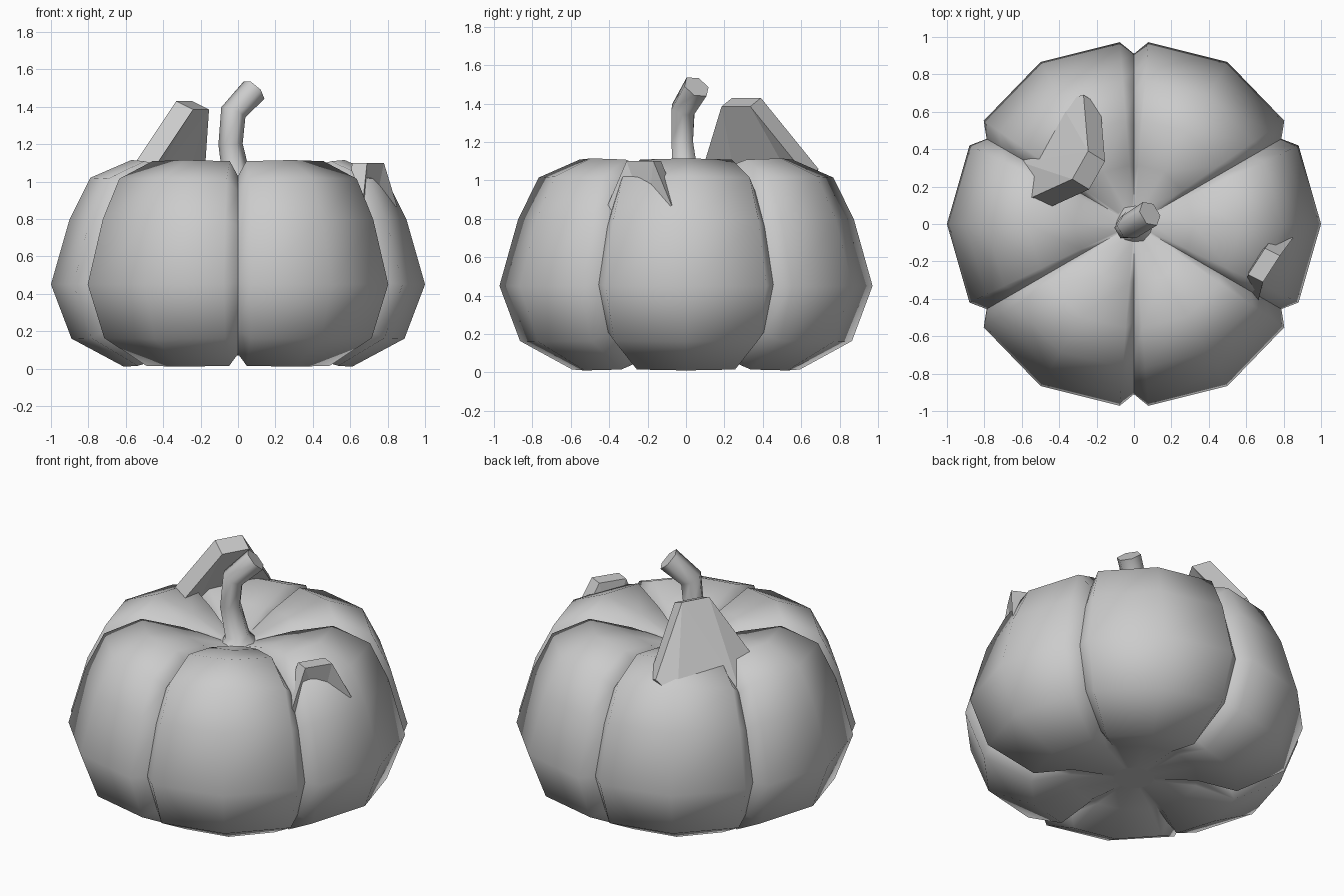
import bpy
import bmesh
from math import radians, cos, sin
from mathutils import Vector

cube = bpy.data.objects.get("Cube")
if cube:
    bpy.data.objects.remove(cube, do_unlink=True)

GREY = (0.6, 0.6, 0.6, 1.0)
grey = bpy.data.materials.new("plain grey")
grey.use_nodes = True
grey.diffuse_color = GREY
grey.node_tree.nodes["Principled BSDF"].inputs["Base Color"].default_value = GREY


def finish(name, bm, smooth_angle=None):
    """Turn a bmesh into a named object with the shared material."""
    bmesh.ops.recalc_face_normals(bm, faces=bm.faces)
    mesh = bpy.data.meshes.new(name)
    bm.to_mesh(mesh)
    bm.free()
    mesh.materials.append(grey)
    obj = bpy.data.objects.new(name, mesh)
    bpy.context.collection.objects.link(obj)
    if smooth_angle:
        bpy.ops.object.select_all(action="DESELECT")
        obj.select_set(True)
        bpy.context.view_layer.objects.active = obj
        bpy.ops.object.shade_smooth_by_angle(angle=radians(smooth_angle))
    return obj


def skin(bm, rings):
    """Bridge closed rings of equal length and cap both ends."""
    for low, high in zip(rings, rings[1:]):
        for i in range(len(low)):
            j = (i + 1) % len(low)
            bm.faces.new((low[i], low[j], high[j], high[i]))
    bm.faces.new(rings[0])
    bm.faces.new(rings[-1])


def slab(name, outline, offset):
    """Flat-sided plate: an outline pushed along its thickness."""
    bm = bmesh.new()
    front = [bm.verts.new(p) for p in outline]
    back = [bm.verts.new(Vector(p) + Vector(offset)) for p in outline]
    skin(bm, [front, back])
    bmesh.ops.triangulate(bm, faces=[f for f in bm.faces if len(f.verts) > 3])
    return finish(name, bm)


# Ribbed body: six lobes, profile (radius, height, groove depth) from bottom to top
profile = [(0.12, 0.07, 0.0), (0.37, 0.07, 0.3), (0.61, 0.01, 1), (0.89, 0.16, 1),
           (1.0, 0.45, 1), (0.9, 0.8, 1), (0.79, 1.02, 1), (0.57, 1.115, 1),
           (0.32, 1.06, 0.7), (0.1, 0.98, 0.1)]
# Columns of a lobe: (angle, radius loss, height squash)
columns = [(-25.5, 0.025, 0.01), (0, 0, 0), (25.5, 0.025, 0.01), (30, 0.09, 0.14)]
bm = bmesh.new()
rings = []
for radius, height, groove in profile:
    ring = []
    for lobe in range(6):
        for offset, loss, squash in columns:
            a = radians(60 * lobe + offset)
            r = radius * (1 - loss * groove)
            z = height + (0.5 - height) * squash * groove
            ring.append(bm.verts.new((r * cos(a), r * sin(a), z)))
    rings.append(ring)
skin(bm, rings)
finish("pumpkin_body", bm, 80)

# Bent stem with a flared foot and a slanted cut end
path = [((0, 0, 0.95), 0.13), ((-0.005, 0, 1.01), 0.075), ((-0.04, -0.02, 1.2), 0.065),
        ((-0.025, -0.015, 1.37), 0.07), ((0.085, 0.055, 1.488), 0.073)]
points = [Vector(p) for p, _ in path]
bm = bmesh.new()
rings = []
for i, (p, r) in enumerate(path):
    along = points[min(i + 1, len(points) - 1)] - points[max(i - 1, 0)]
    turn = Vector((0, 0, 1)).rotation_difference(along)
    rings.append([bm.verts.new(points[i] + turn @ Vector((r * cos(a), r * sin(a), 0)))
                  for a in (radians(60 * k) for k in range(6))])
skin(bm, rings)
finish("stem", bm, 65)

# Large leaf standing on the back shoulder
slab("large_leaf",
     [(-0.33, 0.24, 1.43), (-0.245, 0.39, 1.43), (-0.27, 0.69, 1.06),
      (-0.4, 0.66, 0.95), (-0.6, 0.33, 0.96), (-0.55, 0.14, 1.1)],
     (0.09, -0.055, -0.045))

# Small leaf tucked into the side
slab("small_leaf",
     [(0.66, -0.43, 0.82), (0.69, -0.31, 1.1), (0.78, -0.17, 1.1),
      (0.85, -0.075, 0.87), (0.72, -0.2, 0.8)],
     (-0.08, 0.04, 0))
